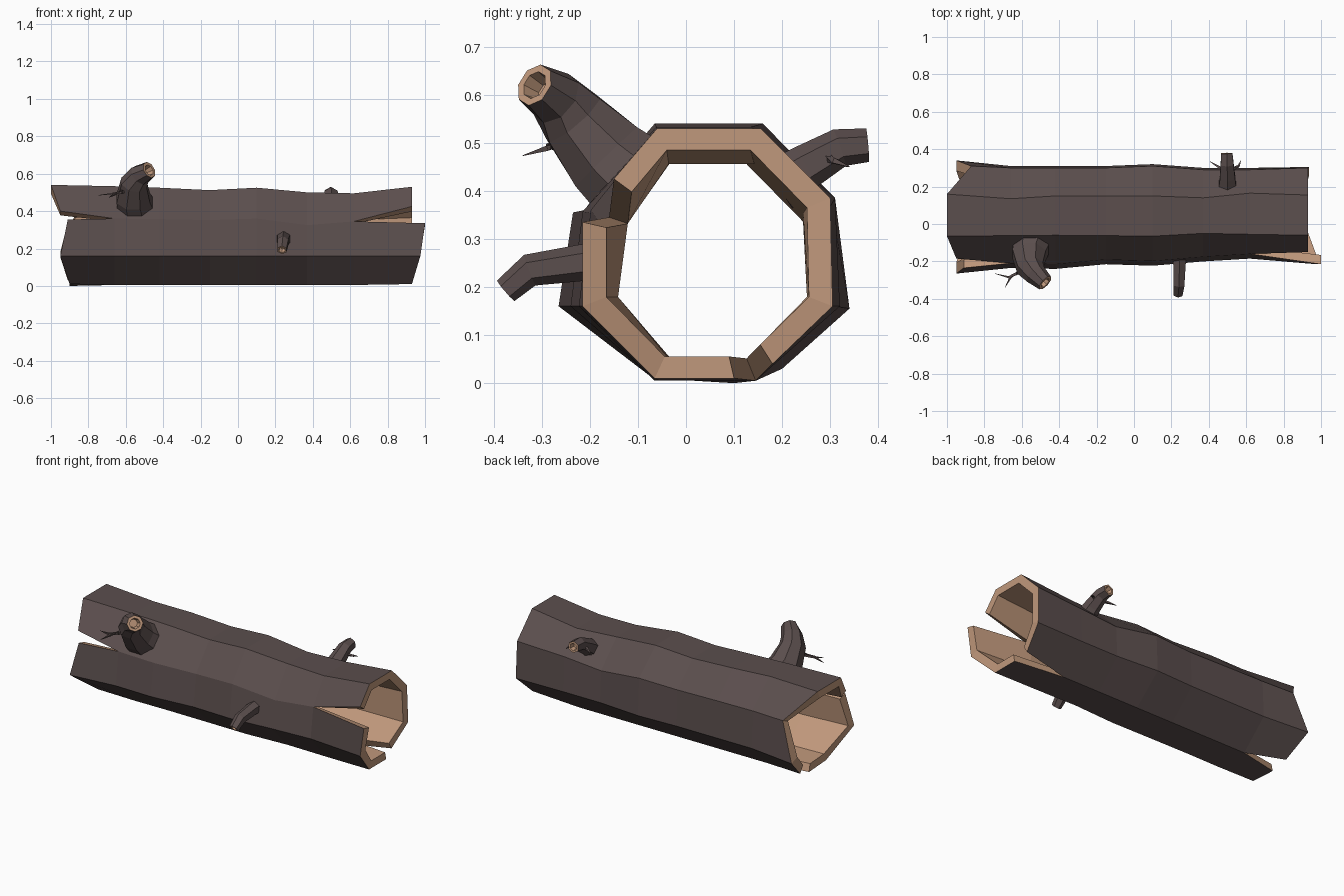
import bpy, math
from mathutils import Vector

if "Cube" in bpy.data.objects:
    bpy.data.objects.remove(bpy.data.objects["Cube"])


def material(name, rgb):
    m = bpy.data.materials.new(name)
    m.diffuse_color = (*rgb, 1)
    m.use_nodes = True
    m.node_tree.nodes["Principled BSDF"].inputs["Base Color"].default_value = m.diffuse_color
    return m


BARK = material("dark_bark", (0.105, 0.077, 0.075))
WOOD = material("bare_wood", (0.53, 0.315, 0.2))


def make(name, verts, faces, mats):
    me = bpy.data.meshes.new(name)
    me.from_pydata([tuple(v) for v in verts], [], faces)
    me.materials.append(BARK)
    me.materials.append(WOOD)
    me.polygons.foreach_set("material_index", mats)
    me.update()
    ob = bpy.data.objects.new(name, me)
    bpy.context.collection.objects.link(ob)
    return ob


# Log stations: x, front y, back y, front-top edge y, back-top edge y, top z, split z
STATIONS = [
    (-0.66, -0.225, 0.30, -0.062, 0.135, 0.533, 0.36),
    (-0.42, -0.23, 0.30, -0.06, 0.15, 0.525, 0.357),
    (-0.15, -0.205, 0.30, -0.062, 0.15, 0.512, 0.352),
    (0.10, -0.213, 0.31, -0.065, 0.15, 0.525, 0.36),
    (0.37, -0.19, 0.29, -0.05, 0.14, 0.50, 0.325),
    (0.62, -0.175, 0.29, -0.055, 0.165, 0.495, 0.345),
]


def shell_rows(s):
    x, f, b, tf, tb, top, zs = s
    split = (x, f + 0.015, zs)
    keel = (x, 0.145, 0.005)
    upper = [split, (x, tf, top), (x, tb, top), (x, b, zs + 0.025), (x, b + 0.01, 0.16), keel]
    lower = [keel, (x, tf, 0.005), (x, f - 0.01, 0.16), split]
    return upper, lower


upper = [shell_rows(s)[0] for s in STATIONS]
lower = [shell_rows(s)[1] for s in STATIONS]
# Splayed ends of the two halves
upper.insert(0, [(-0.95, -0.185, 0.40), (-1.0, -0.065, 0.54), (-1.0, 0.16, 0.54),
                 (-0.87, 0.31, 0.385), (-0.95, 0.34, 0.155), (-0.91, 0.20, 0.03)])
lower.insert(0, [(-0.9, 0.10, 0.0), (-0.9, -0.065, 0.01), (-0.95, -0.265, 0.16),
                 (-0.91, -0.235, 0.355)])
upper.append([(0.93, -0.15, 0.425), (0.93, -0.06, 0.53), (0.93, 0.155, 0.53),
              (0.93, 0.30, 0.385), (0.935, 0.305, 0.16), (0.91, 0.18, 0.04)])
lower.append([(0.93, 0.10, 0.01), (0.93, -0.065, 0.01), (0.975, -0.215, 0.16),
              (1.0, -0.215, 0.335)])


def shell(name, rows):
    n, k = len(rows), len(rows[0])
    outer = [Vector(p) for r in rows for p in r]
    inner = [Vector((p.x, 0.045 + (p.y - 0.045) * 0.81, 0.27 + (p.z - 0.27) * 0.825))
             for p in outer]
    o = n * k
    faces, mats = [], []

    def add(face, mat):
        faces.append(face)
        mats.append(mat)

    for i in range(n - 1):
        for j in range(k - 1):
            a, b, c, d = i * k + j, i * k + j + 1, (i + 1) * k + j + 1, (i + 1) * k + j
            add((d, c, b, a), 0)
            add((a + o, b + o, c + o, d + o), 1)
        # torn edges exist only where the halves part, at both ends
        if i in (0, n - 2):
            for j in (0, k - 1):
                a, d = i * k + j, (i + 1) * k + j
                q = (a, a + o, d + o, d)
                add(q if j == 0 else q[::-1], 1)
    for i in (0, n - 1):
        for j in range(k - 1):
            a, b = i * k + j, i * k + j + 1
            q = (a, b, b + o, a + o)
            add(q if i == 0 else q[::-1], 1)
    make(name, outer + inner, faces, mats)


shell("log_upper_shell", upper)
shell("log_lower_shell", lower)


def tube(name, pts, radii, sides, hollow=True):
    """Faceted branch along a path, with a hollow wooden end or a point."""
    pts = [Vector(p) for p in pts]
    n = len(pts)
    verts, faces, mats = [], [], []
    rings = []
    for i, p in enumerate(pts):
        d = (pts[min(i + 1, n - 1)] - pts[max(i - 1, 0)]).normalized()
        rings.append((p, radii[i], d))
    if hollow:
        p, r, d = rings[-1]
        rings += [(p, r * 0.66, d), (p - d * r * 0.9, r * 0.5, d)]
    for p, r, d in rings:
        ref = Vector((1, 0, 0)) if abs(d.x) < 0.8 else Vector((0, 0, 1))
        u = (ref - d * ref.dot(d)).normalized()
        v = d.cross(u)
        for j in range(sides):
            a = 2 * math.pi * (j + 0.5) / sides
            verts.append(p + u * (r * math.cos(a)) + v * (r * math.sin(a)))
    for i in range(len(rings) - 1):
        for j in range(sides):
            k = (j + 1) % sides
            faces.append((i * sides + j, i * sides + k, (i + 1) * sides + k, (i + 1) * sides + j))
            mats.append(0 if i < n - 1 else 1)
    last = (len(rings) - 1) * sides
    faces.append(tuple(range(last, last + sides)))
    mats.append(1 if hollow else 0)
    make(name, verts, faces, mats)


# Broken branches
tube("large_branch", [(-0.55, -0.12, 0.43), (-0.56, -0.165, 0.47), (-0.555, -0.235, 0.55),
                      (-0.525, -0.27, 0.592), (-0.475, -0.315, 0.62)],
     [0.105, 0.096, 0.075, 0.06, 0.046], 8)
tube("front_branch", [(0.245, -0.14, 0.255), (0.243, -0.22, 0.25), (0.24, -0.325, 0.235),
                      (0.235, -0.375, 0.192)], [0.045, 0.038, 0.034, 0.028], 6)
tube("back_branch", [(0.5, 0.19, 0.41), (0.5, 0.25, 0.45), (0.498, 0.32, 0.49),
                     (0.496, 0.378, 0.495)], [0.056, 0.047, 0.04, 0.035], 6)

# Small twigs
TWIGS = {
    "large_branch_twig": [(-0.58, -0.24, 0.51), (-0.67, -0.285, 0.492), (-0.745, -0.265, 0.485)],
    "large_branch_twig_fork": [(-0.62, -0.26, 0.505), (-0.66, -0.285, 0.49), (-0.69, -0.34, 0.473)],
    "back_branch_twig_left": [(0.48, 0.29, 0.47), (0.445, 0.31, 0.465), (0.405, 0.335, 0.45)],
    "back_branch_twig_right": [(0.52, 0.29, 0.47), (0.56, 0.31, 0.462), (0.572, 0.34, 0.45)],
}
for name, path in TWIGS.items():
    tube(name, path, [0.012, 0.008, 0.001], 4, hollow=False)
